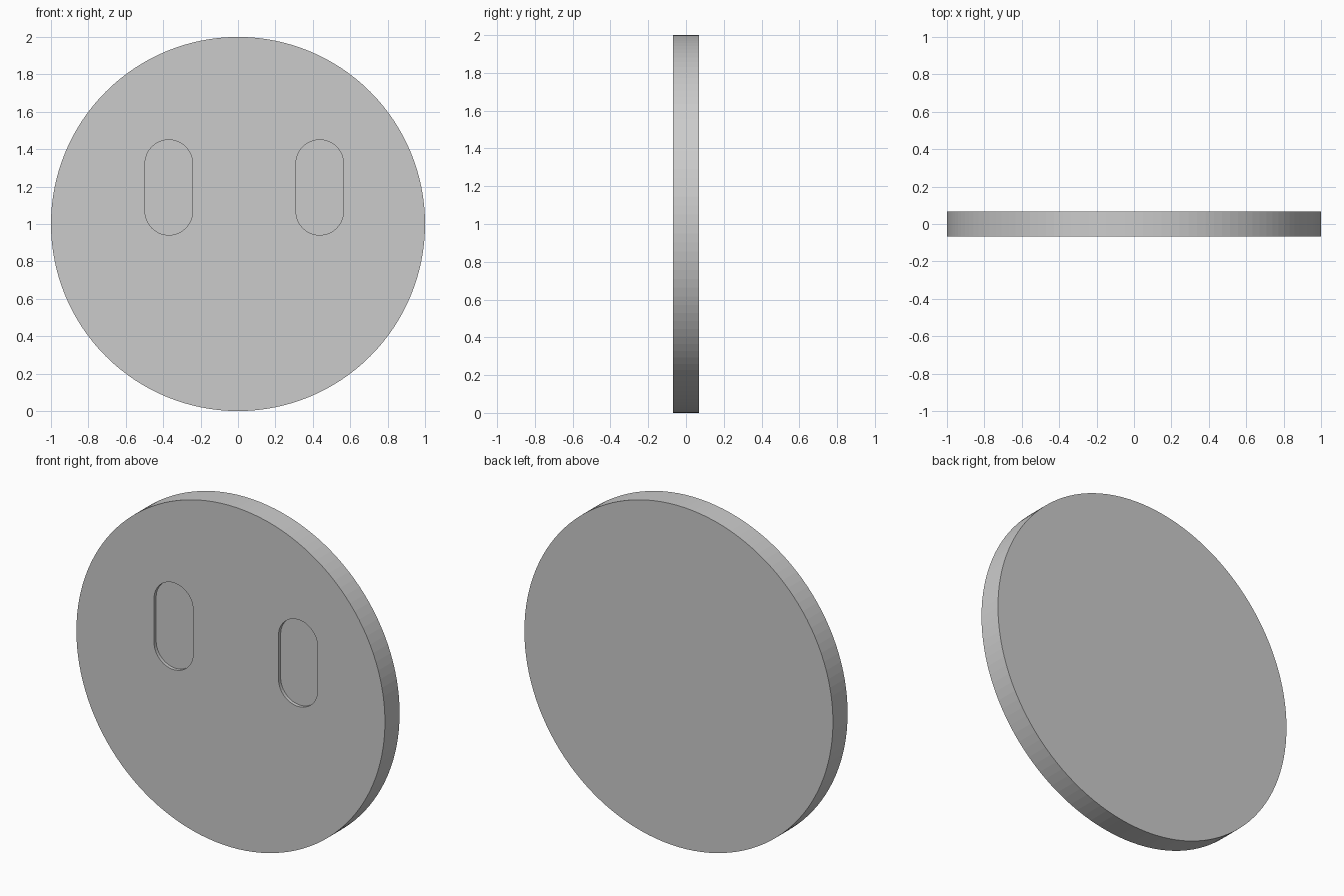
import bpy, bmesh
from math import pi, sin, cos

if "Cube" in bpy.data.objects:
    bpy.data.objects.remove(bpy.data.objects["Cube"])

RADIUS, HALF_THICK, RECESS = 1.0, 0.068, 0.02
SLOT_R, SLOT_LOW, SLOT_HIGH = 0.127, 1.068, 1.323


def prism(name, outline, y0, y1):
    """Extrude an (x, z) outline from y0 to y1."""
    bm = bmesh.new()
    face = bm.faces.new([bm.verts.new((x, y0, z)) for x, z in outline])
    geom = bmesh.ops.extrude_face_region(bm, geom=[face])["geom"]
    verts = [g for g in geom if isinstance(g, bmesh.types.BMVert)]
    bmesh.ops.translate(bm, verts=verts, vec=(0, y1 - y0, 0))
    bmesh.ops.recalc_face_normals(bm, faces=bm.faces)
    mesh = bpy.data.meshes.new(name)
    bm.to_mesh(mesh)
    bm.free()
    obj = bpy.data.objects.new(name, mesh)
    bpy.context.collection.objects.link(obj)
    return obj


def arc(cx, cz, r, start, end, steps):
    angles = [start + (end - start) * i / steps for i in range(steps + 1)]
    return [(cx + r * cos(a), cz + r * sin(a)) for a in angles]


# Round upright disc
disc = prism("disc", arc(0, RADIUS, RADIUS, 0, 2 * pi, 128)[:-1],
             -HALF_THICK, HALF_THICK)

# Two shallow rounded slots sunk into the front face
for side, x in (("left", -0.37), ("right", 0.437)):
    outline = (arc(x, SLOT_HIGH, SLOT_R, 0, pi, 24)
               + arc(x, SLOT_LOW, SLOT_R, pi, 2 * pi, 24))
    cutter = prism(side + "_slot_cutter", outline,
                   -HALF_THICK - 0.1, -HALF_THICK + RECESS)
    cutter.hide_render = True
    cutter.hide_set(True)
    cut = disc.modifiers.new(side + "_slot", 'BOOLEAN')
    cut.operation = 'DIFFERENCE'
    cut.solver = 'EXACT'
    cut.object = cutter
